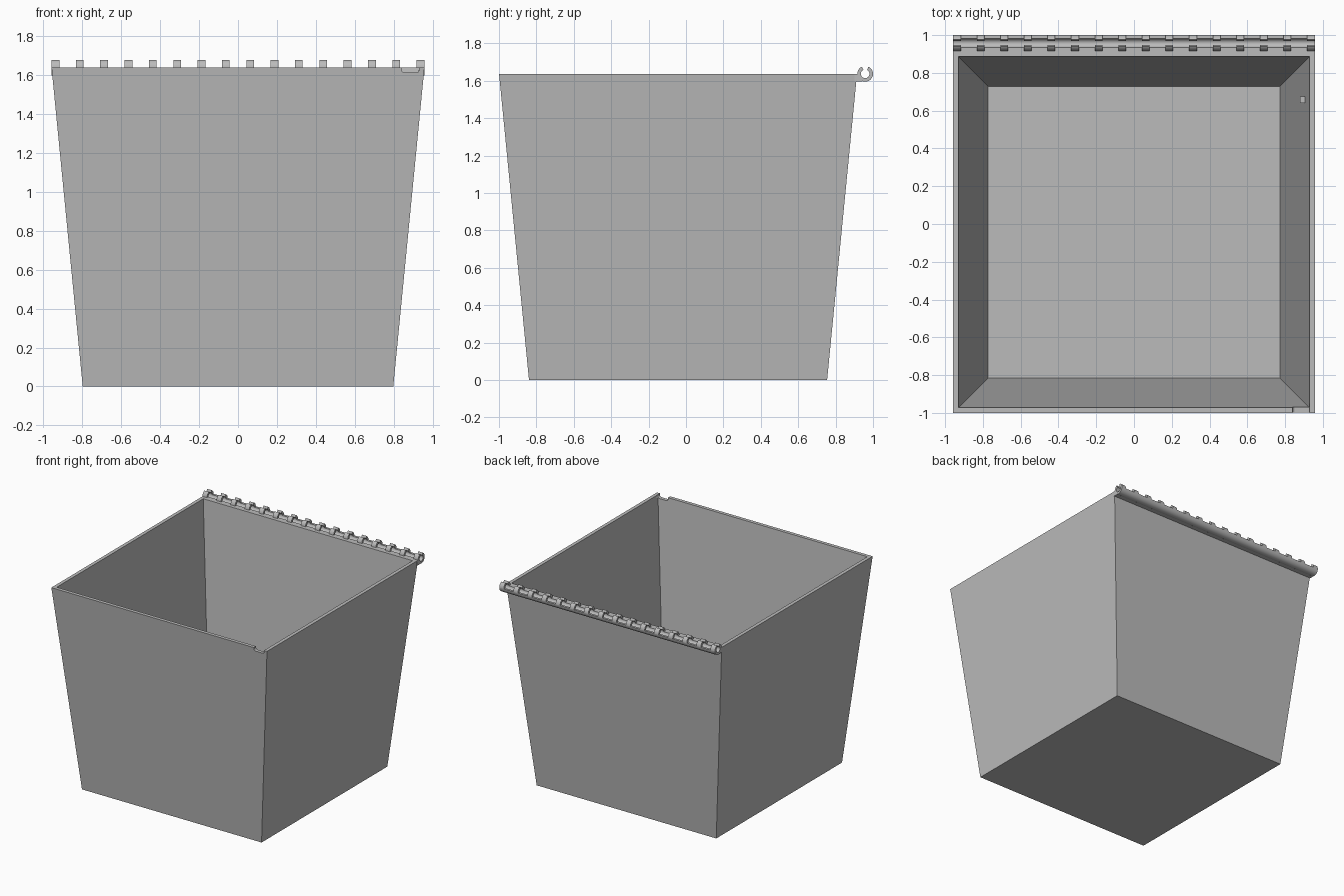
import bpy, bmesh, math

cube = bpy.data.objects.get("Cube")
if cube:
    bpy.data.objects.remove(cube, do_unlink=True)

GREY = bpy.data.materials.new("plain grey")
GREY.use_nodes = True
COLOUR = (0.5, 0.5, 0.5, 1)
GREY.diffuse_color = COLOUR
GREY.node_tree.nodes["Principled BSDF"].inputs["Base Color"].default_value = COLOUR

TOP = 1.637          # rim height
FLARE = 0.16 / TOP   # outward lean of the walls
WALL = 0.028
CENTRE_Y = -0.0425   # the tub sits forward to leave room for the hinge
HALF = 0.797         # half width of the base
PIN_Y, PIN_Z, R_OUT, R_IN = 0.958, TOP, 0.042, 0.023


def loft(name, rings):
    """Solid from matching rings of points, capped at both ends."""
    bm = bmesh.new()
    loops = [[bm.verts.new(p) for p in ring] for ring in rings]
    count = len(loops[0])
    for a, b in zip(loops, loops[1:]):
        for i in range(count):
            j = (i + 1) % count
            bm.faces.new((a[i], a[j], b[j], b[i]))
    bm.faces.new(loops[0][::-1])
    bm.faces.new(loops[-1])
    bmesh.ops.recalc_face_normals(bm, faces=bm.faces)
    mesh = bpy.data.meshes.new(name)
    bm.to_mesh(mesh)
    bm.free()
    mesh.materials.append(GREY)
    obj = bpy.data.objects.new(name, mesh)
    bpy.context.collection.objects.link(obj)
    return obj


def square(z, inset=0):
    h = HALF + FLARE * z - inset
    return [(sx * h, CENTRE_Y + sy * h, z)
            for sx, sy in ((-1, -1), (1, -1), (1, 1), (-1, 1))]


def along_x(name, profile, x0, x1):
    """Extrude a (y, z) profile along x."""
    return loft(name, [[(x, y, z) for y, z in profile] for x in (x0, x1)])


def cut(target, cutter):
    mod = target.modifiers.new("cut", "BOOLEAN")
    mod.operation = "DIFFERENCE"
    mod.solver = "EXACT"
    mod.object = cutter
    cutter.hide_render = True
    cutter.hide_set(True)
    cutter.display_type = "WIRE"


def arc(radius, start, end, steps):
    angles = [math.radians(start + (end - start) * i / steps) for i in range(steps + 1)]
    return [(PIN_Y + radius * math.cos(a), PIN_Z + radius * math.sin(a)) for a in angles]


def ring_section(start, end, steps):
    return arc(R_OUT, start, end, steps) + arc(R_IN, end, start, steps)


# Hollow flared tub
tub = loft("tub", [square(0), square(TOP)])
cut(tub, loft("tub_hollow_cutter", [square(WALL, WALL), square(TOP + 0.1, WALL)]))

# Finger notch in the front rim, with softened lower corners
notch = [(0.84, 1.8), (0.84, 1.622), (0.844, 1.615), (0.851, 1.611),
         (0.919, 1.611), (0.926, 1.615), (0.93, 1.622), (0.93, 1.8)]
cut(tub, loft("notch_cutter", [[(x, y, z) for x, z in notch] for y in (-1.1, -0.95)]))

# Small peg on the inside of the +x wall
loft("inner_peg", [[(x, y, z) for x, y in ((0.878, 0.64), (0.92, 0.64), (0.92, 0.676), (0.878, 0.676))]
                   for z in (1.36, 1.4)])

# Continuous hinge trough and the web joining it to the back wall
hinge_half = 0.957
hinge = [along_x("hinge_trough", ring_section(-180, 0, 16), -hinge_half, hinge_half)]
along_x("hinge_web", [(0.9, 1.597), (0.945, 1.597), (0.93, 1.612), (0.93, TOP), (0.9, TOP)],
        -hinge_half, hinge_half)

# Sixteen pairs of curved snap fingers on the trough edges
COUNT, WIDTH = 16, 0.04
pitch = (2 * hinge_half - WIDTH) / (COUNT - 1)
for i in range(COUNT):
    x = -hinge_half + i * pitch
    hinge.append(along_x(f"front_finger_{i + 1}", ring_section(180, 115, 6), x, x + WIDTH))
    hinge.append(along_x(f"back_finger_{i + 1}", ring_section(0, 65, 6), x, x + WIDTH))

# Smooth the round hinge parts while keeping their edges crisp
bpy.ops.object.select_all(action="DESELECT")
for obj in hinge:
    obj.select_set(True)
bpy.context.view_layer.objects.active = hinge[0]
bpy.ops.object.shade_smooth_by_angle(angle=math.radians(30))
